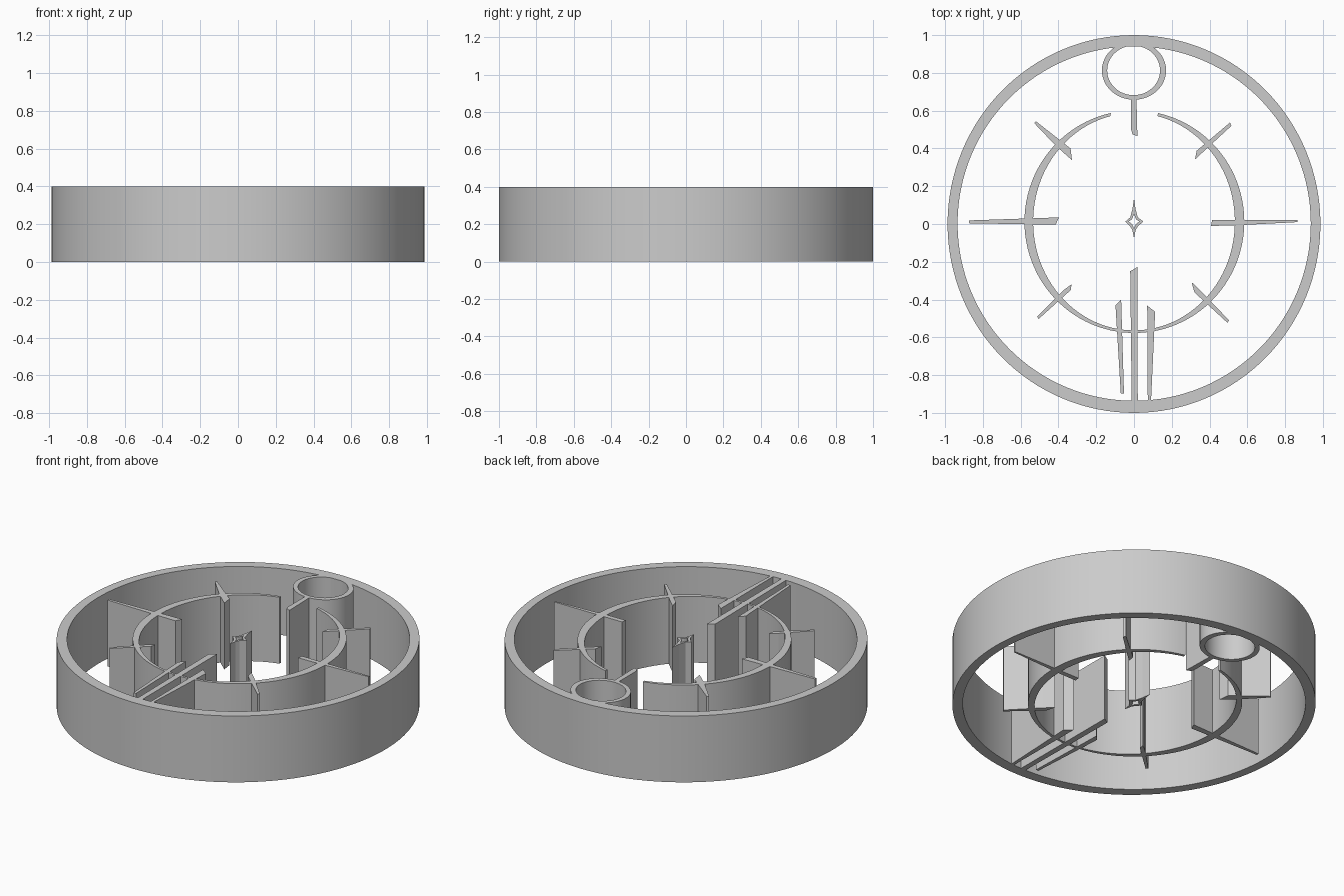
import bpy
import bmesh
from math import cos, sin, radians

HEIGHT = 0.4

cube = bpy.data.objects.get("Cube")
if cube:
    bpy.data.objects.remove(cube, do_unlink=True)

grey = bpy.data.materials.new("plain grey")
grey.use_nodes = True
colour = (0.6, 0.6, 0.6, 1)
grey.diffuse_color = colour
grey.node_tree.nodes["Principled BSDF"].inputs["Base Color"].default_value = colour


def extrude_up(name, bm):
    """Raise a flat sheet into a solid and link it as a named part."""
    result = bmesh.ops.extrude_face_region(bm, geom=bm.faces[:])
    top = [v for v in result["geom"] if isinstance(v, bmesh.types.BMVert)]
    bmesh.ops.translate(bm, verts=top, vec=(0, 0, HEIGHT))
    bmesh.ops.recalc_face_normals(bm, faces=bm.faces[:])
    mesh = bpy.data.meshes.new(name)
    bm.to_mesh(mesh)
    bm.free()
    mesh.materials.append(grey)
    obj = bpy.data.objects.new(name, mesh)
    bpy.context.collection.objects.link(obj)
    return obj


def plate(name, outline):
    bm = bmesh.new()
    bm.faces.new([bm.verts.new((x, y, 0)) for x, y in outline])
    extrude_up(name, bm)


def band(name, outer, inner, closed=True):
    """Solid strip between two matching outlines."""
    bm = bmesh.new()
    a = [bm.verts.new((x, y, 0)) for x, y in outer]
    b = [bm.verts.new((x, y, 0)) for x, y in inner]
    n = len(a)
    for i in range(n if closed else n - 1):
        j = (i + 1) % n
        bm.faces.new((a[i], a[j], b[j], b[i]))
    return extrude_up(name, bm)


def ellipse(cx, cy, rx, ry, count, start=0, sweep=360):
    steps = count if sweep == 360 else count - 1
    angles = [radians(start + sweep * i / steps) for i in range(count)]
    return [(cx + rx * cos(t), cy + ry * sin(t)) for t in angles]


def smooth(obj):
    bpy.ops.object.select_all(action="DESELECT")
    obj.select_set(True)
    bpy.context.view_layer.objects.active = obj
    bpy.ops.object.shade_smooth_by_angle(angle=radians(30))


# Rings: outer rim, small loop at the back, broken inner ring
smooth(band("outer_rim", ellipse(0, 0, 0.987, 1, 128),
            ellipse(0.001, 0.002, 0.935, 0.938, 128)))
smooth(band("small_loop", ellipse(0, 0.813, 0.17, 0.155, 48),
            ellipse(-0.002, 0.813, 0.14, 0.131, 48)))
smooth(band("inner_ring", ellipse(0.002, 0.012, 0.582, 0.589, 96, 102.4, 335.2),
            ellipse(0, 0.012, 0.534, 0.575, 96, 103.5, 333), closed=False))

# Stem under the loop
plate("loop_stem", [(-0.015, 0.67), (-0.015, 0.5), (-0.008, 0.475),
                    (0.018, 0.465), (0.013, 0.67)])

# Tapered fins crossing the inner ring
plate("right_fin", [(-0.873, 0.019), (-0.397, 0.035), (-0.415, -0.004), (-0.873, 0.004)])
plate("left_fin", [(0.408, -0.01), (0.52, -0.008), (0.865, 0.01), (0.865, 0.02), (0.413, 0.02)])
plate("back_right_fin", [(-0.529, 0.535), (-0.518, 0.543), (-0.336, 0.4),
                         (-0.328, 0.338), (-0.41, 0.41)])
plate("back_left_fin", [(0.508, 0.537), (0.516, 0.52), (0.323, 0.342), (0.332, 0.388)])
plate("front_right_fin", [(-0.513, -0.49), (-0.505, -0.503), (-0.335, -0.35),
                          (-0.33, -0.318), (-0.372, -0.35)])
plate("front_left_fin", [(0.305, -0.308), (0.352, -0.352), (0.503, -0.51),
                         (0.495, -0.523), (0.32, -0.362)])

# Three long bars at the front
plate("middle_bar", [(-0.02, -0.25), (0.018, -0.228), (0.02, -0.95), (-0.012, -0.95)])
plate("right_bar", [(-0.098, -0.43), (-0.068, -0.4), (-0.053, -0.897), (-0.07, -0.897)])
plate("left_bar", [(0.07, -0.432), (0.112, -0.465), (0.09, -0.94), (0.073, -0.94)])

# Hollow four-pointed star at the centre
star = [(0, 0.135), (0.008, 0.08), (0.02, 0.035), (0.05, 0.013),
        (0.02, -0.012), (0.008, -0.035), (0, -0.077), (-0.008, -0.035),
        (-0.02, -0.012), (-0.046, 0.013), (-0.02, 0.035), (-0.008, 0.08)]
hole = [(0, 0.055), (0.006, 0.035), (0.013, 0.023), (0.028, 0.013),
        (0.013, 0.002), (0.006, -0.008), (0, -0.024), (-0.006, -0.008),
        (-0.013, 0.002), (-0.028, 0.013), (-0.013, 0.023), (-0.006, 0.035)]
band("centre_star", star, hole)
